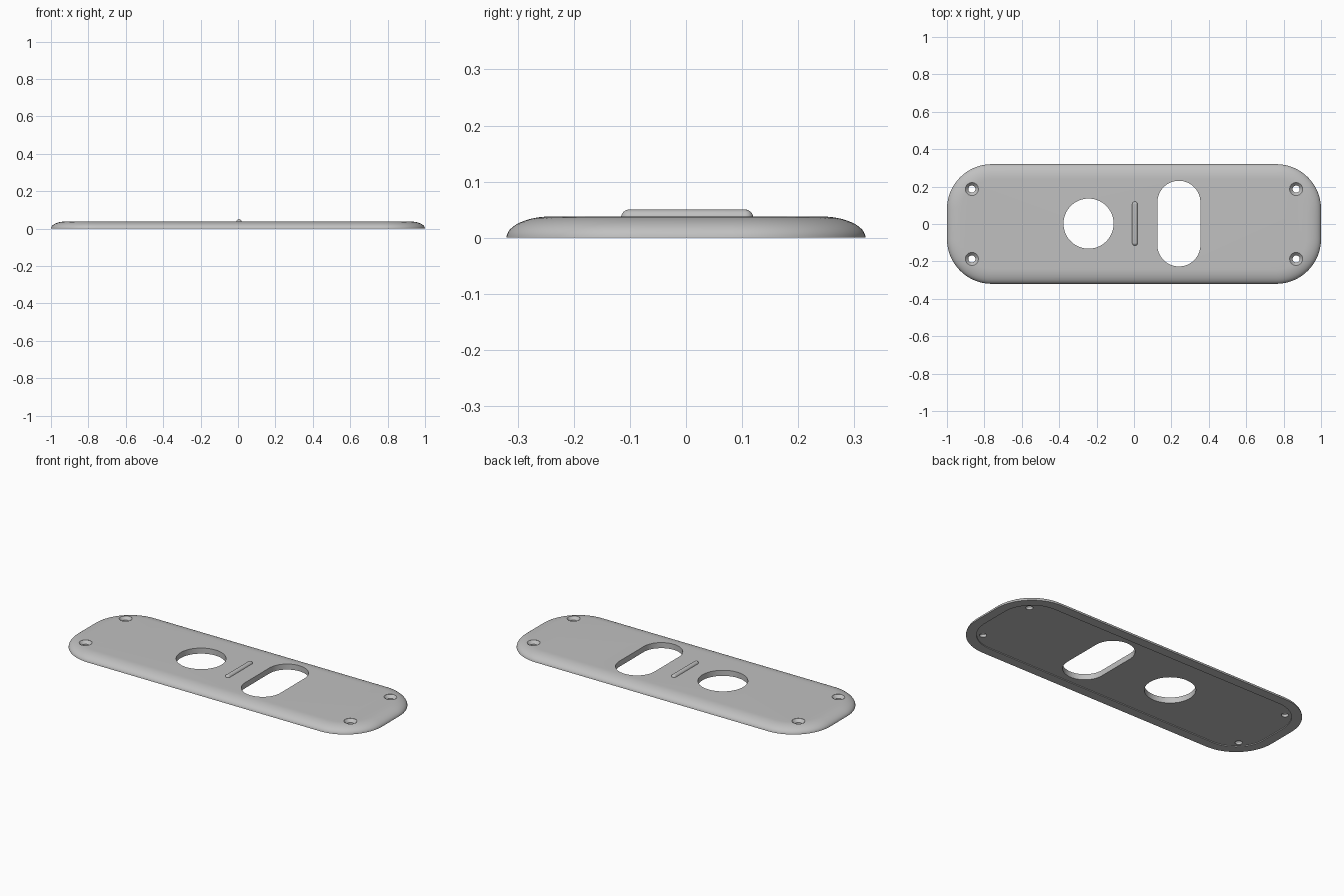
import bpy, bmesh
from math import sin, cos, pi

old = bpy.data.objects.get("Cube")
if old:
    bpy.data.objects.remove(old, do_unlink=True)

grey = bpy.data.materials.new("light grey")
grey.use_nodes = True
colour = (0.53, 0.53, 0.53, 1)
grey.diffuse_color = colour
grey.node_tree.nodes["Principled BSDF"].inputs["Base Color"].default_value = colour


def outline(hx, hy, r, steps=16):
    """Rounded rectangle, counter-clockwise."""
    pts = []
    for q, (sx, sy) in enumerate([(1, 1), (-1, 1), (-1, -1), (1, -1)]):
        for i in range(steps + 1):
            a = (q + i / steps) * pi / 2
            pts.append((sx * (hx - r) + r * cos(a), sy * (hy - r) + r * sin(a)))
    return pts


def loft(name, rings, at=(0, 0)):
    """Closed solid through a stack of (outline, height) rings, bottom first."""
    bm = bmesh.new()
    loops = [[bm.verts.new((x + at[0], y + at[1], z)) for x, y in pts] for pts, z in rings]
    for low, high in zip(loops, loops[1:]):
        n = len(low)
        for i in range(n):
            j = (i + 1) % n
            bm.faces.new((low[i], low[j], high[j], high[i]))
    bm.faces.new(loops[0][::-1])
    bm.faces.new(loops[-1])
    bmesh.ops.remove_doubles(bm, verts=bm.verts, dist=0.00002)
    bmesh.ops.recalc_face_normals(bm, faces=bm.faces)
    mesh = bpy.data.meshes.new(name)
    bm.to_mesh(mesh)
    bm.free()
    mesh.materials.append(grey)
    ob = bpy.data.objects.new(name, mesh)
    bpy.context.collection.objects.link(ob)
    return ob


def activate(ob):
    bpy.ops.object.select_all(action="DESELECT")
    ob.select_set(True)
    bpy.context.view_layer.objects.active = ob


def cut(ob, cutter):
    cutter.hide_render = True
    mod = ob.modifiers.new("cut", "BOOLEAN")
    mod.operation, mod.solver, mod.object = "DIFFERENCE", "EXACT", cutter
    activate(ob)
    bpy.ops.object.modifier_apply(modifier=mod.name)
    bpy.data.objects.remove(cutter, do_unlink=True)


def disc(r):
    return outline(r, r, r, 12)


# Plate with an elliptical rounded edge
HX, HY, R, T, EDGE = 1.0, 0.32, 0.24, 0.038, 0.08
rings = []
for i in range(13):
    a = i / 12 * pi / 2
    d = EDGE * (1 - cos(a))
    rings.append((outline(HX - d, HY - d, R - d), T * sin(a)))
plate = loft("plate", rings)

# Shallow recess underneath
d = 0.055
inner = outline(HX - d, HY - d, R - d)
cut(plate, loft("recess_cutter", [(inner, -0.02), (inner, 0.005)]))

# Round opening and long opening
round_hole = outline(0.134, 0.134, 0.134)
slot = outline(0.115, 0.229, 0.115)
cut(plate, loft("round_cutter", [(round_hole, -0.1), (round_hole, 0.1)], (-0.243, 0.002)))
cut(plate, loft("slot_cutter", [(slot, -0.1), (slot, 0.1)], (0.24, 0.002)))

# Countersunk screw holes
for sx in (-1, 1):
    for sy in (-1, 1):
        profile = [(0.019, -0.1), (0.019, 0.02), (0.035, T - 0.001), (0.035, 0.1)]
        cut(plate, loft("screw_cutter", [(disc(r), z) for r, z in profile],
                        (sx * 0.867, sy * 0.187)))

# Raised rib between the openings, with a rounded top
rings = [(outline(0.015, 0.118, 0.015, 8), T - 0.006)]
for i in range(8):
    a = i / 8 * pi / 2
    d = 0.015 * (1 - cos(a))
    rings.append((outline(0.015 - d, 0.118 - d, 0.015 - d, 8), T - 0.003 + 0.0153 * sin(a)))
rib = loft("centre_rib", rings, (0.005, 0.002))

for ob in (plate, rib):
    activate(ob)
    bpy.ops.object.shade_smooth_by_angle(angle=pi / 6)
